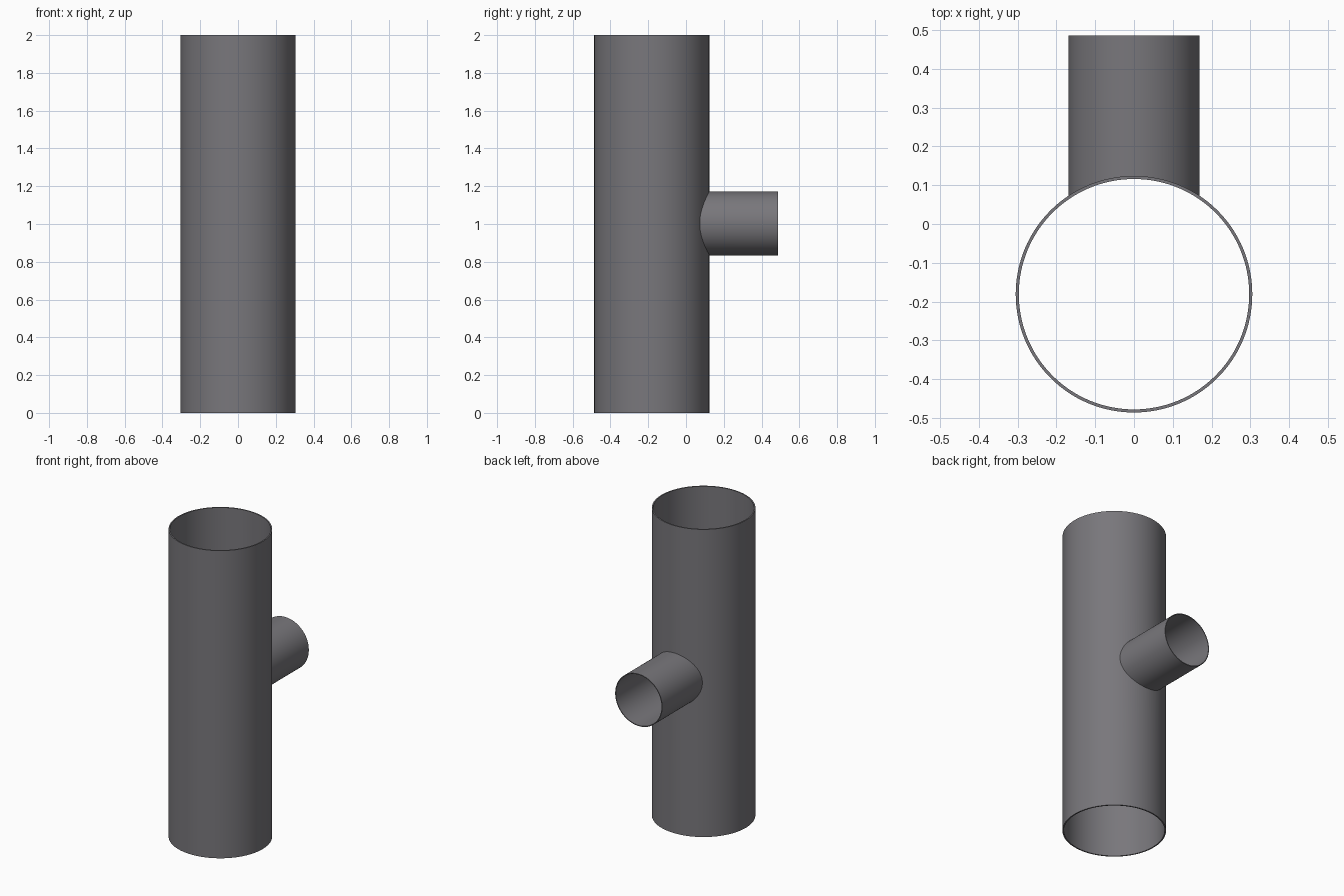
import bpy, math

if "Cube" in bpy.data.objects:
    bpy.data.objects.remove(bpy.data.objects["Cube"])

R, r = 0.305, 0.169        # outer radii of main pipe and branch
T, t = 0.008, 0.005        # wall thicknesses
CY, CZ, END = -0.181, 1.003, 0.486

steel = bpy.data.materials.new("grey_steel")
steel.diffuse_color = (0.19, 0.185, 0.2, 1)
steel.use_nodes = True
steel.node_tree.nodes["Principled BSDF"].inputs["Base Color"].default_value = steel.diffuse_color


def cyl(name, radius, depth, loc, along_y=False):
    rot = (math.pi / 2, 0, 0) if along_y else (0, 0, 0)
    bpy.ops.mesh.primitive_cylinder_add(vertices=128, radius=radius, depth=depth,
                                        location=loc, rotation=rot)
    ob = bpy.context.object
    ob.name = name
    ob.data.materials.append(steel)
    return ob


def cut(ob, cutters):
    for c in cutters:
        m = ob.modifiers.new("cut", 'BOOLEAN')
        m.operation, m.solver, m.object = 'DIFFERENCE', 'EXACT', c
        bpy.context.view_layer.objects.active = ob
        bpy.ops.object.modifier_apply(modifier=m.name)


branch_len = END - CY
branch_mid = (0, (END + CY) / 2, CZ)

# Main upright pipe and side branch as solids
main_pipe = cyl("main_pipe", R, 2, (0, CY, 1))
branch_pipe = cyl("branch_pipe", r, branch_len, branch_mid, True)

# Cutters: bores and the saddle shape where the branch meets the main pipe
main_bore = cyl("main_bore", R - T, 2.2, (0, CY, 1))
saddle = cyl("saddle", R - 0.001, 2.2, (0, CY, 1))
branch_bore = cyl("branch_bore", r - t, branch_len + 0.1,
                  (0, branch_mid[1] + 0.05, CZ), True)

cut(main_pipe, [main_bore, branch_bore])
cut(branch_pipe, [branch_bore, saddle])

for c in (main_bore, saddle, branch_bore):
    bpy.data.objects.remove(c, do_unlink=True)

# Smooth walls, sharp rims
for ob in (main_pipe, branch_pipe):
    bpy.ops.object.select_all(action='DESELECT')
    ob.select_set(True)
    bpy.context.view_layer.objects.active = ob
    bpy.ops.object.shade_smooth_by_angle(angle=math.radians(30))
